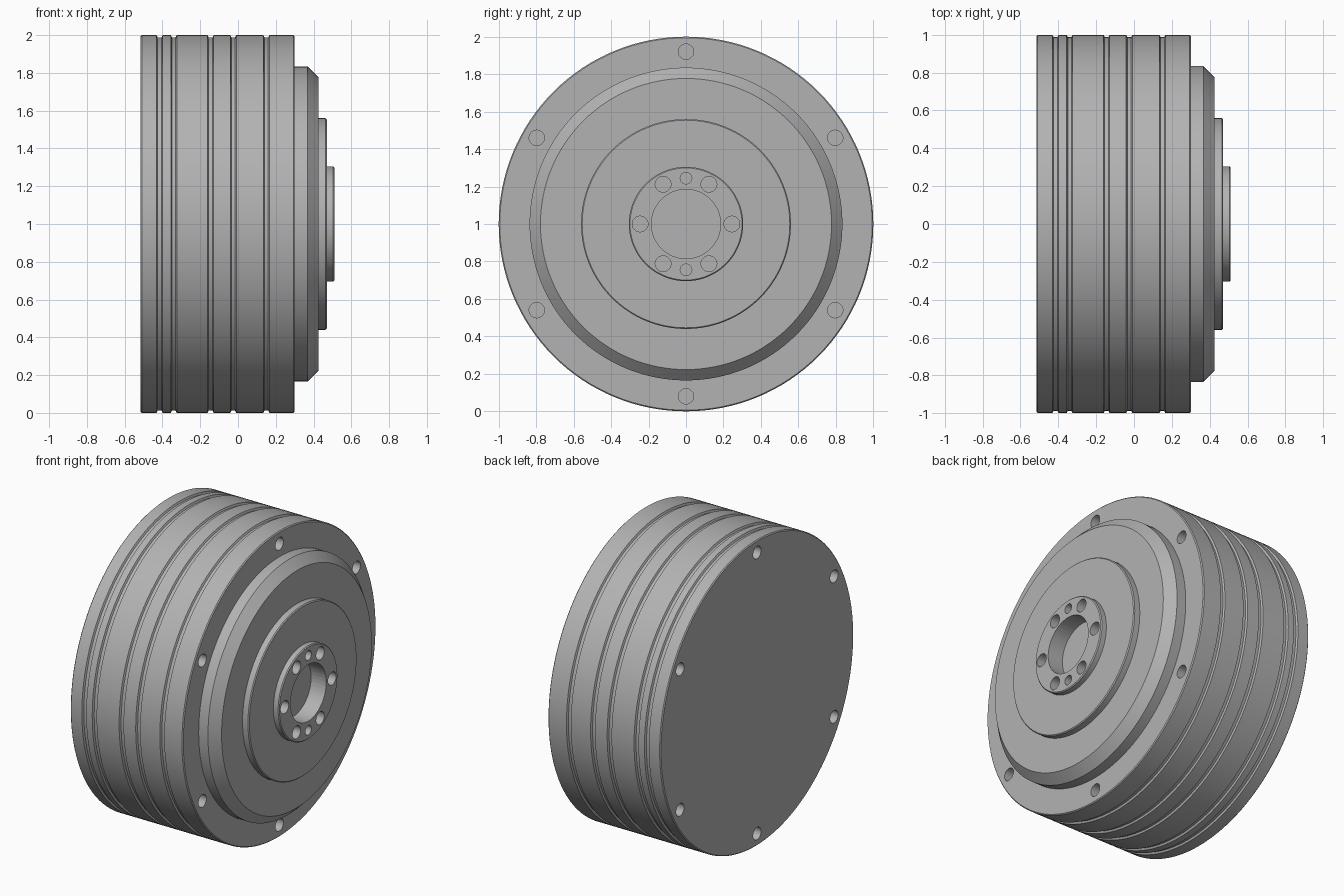
import bpy, bmesh
from math import tau, sin, cos, radians
from mathutils import Vector, Matrix

if "Cube" in bpy.data.objects:
    bpy.data.objects.remove(bpy.data.objects["Cube"])

AXIS = Vector((0, 0, 1))      # the turning axis runs along x at this height
SEGMENTS = 128

metal = bpy.data.materials.new("grey metal")
metal.use_nodes = True
metal.diffuse_color = (0.45, 0.45, 0.45, 1)
metal.node_tree.nodes["Principled BSDF"].inputs["Base Color"].default_value = metal.diffuse_color


def add_object(name, bm):
    bmesh.ops.recalc_face_normals(bm, faces=bm.faces)
    mesh = bpy.data.meshes.new(name)
    bm.to_mesh(mesh)
    bm.free()
    mesh.materials.append(metal)
    obj = bpy.data.objects.new(name, mesh)
    bpy.context.collection.objects.link(obj)
    return obj


def turned(name, profile):
    """Spin (x, radius) points about the axis into a closed solid."""
    bm = bmesh.new()
    points = [(profile[0][0], 0)] + profile + [(profile[-1][0], 0)]
    verts = [bm.verts.new((x, 0, AXIS.z + r)) for x, r in points]
    edges = [bm.edges.new(pair) for pair in zip(verts, verts[1:])]
    bmesh.ops.spin(bm, geom=verts + edges, cent=AXIS, axis=(1, 0, 0),
                   angle=tau, steps=SEGMENTS, use_merge=False)
    bmesh.ops.remove_doubles(bm, verts=bm.verts, dist=1e-4)
    return add_object(name, bm)


def disc(name, x0, x1, radius, chamfer):
    return turned(name, [(x0, radius), (x1 - chamfer, radius), (x1, radius - chamfer)])


def hole_cutter(name, holes):
    """One cylinder for each (x0, x1, ring radius, angle, hole radius)."""
    bm = bmesh.new()
    for x0, x1, ring, angle, radius in holes:
        a = radians(angle)
        place = Matrix.Translation(((x0 + x1) / 2, ring * cos(a), AXIS.z + ring * sin(a)))
        bmesh.ops.create_cone(bm, cap_ends=True, segments=48 if ring == 0 else 28,
                              radius1=radius, radius2=radius, depth=x1 - x0,
                              matrix=place @ Matrix.Rotation(tau / 4, 4, 'Y'))
    cutter = add_object(name, bm)
    cutter.hide_render = True
    return cutter


def cut(obj, cutter):
    mod = obj.modifiers.new("holes", 'BOOLEAN')
    mod.operation = 'DIFFERENCE'
    mod.solver = 'EXACT'
    mod.object = cutter
    baked = bpy.data.meshes.new_from_object(
        obj.evaluated_get(bpy.context.evaluated_depsgraph_get()))
    obj.modifiers.clear()
    obj.data = baked


# Grooved drum
BACK, FRONT = -0.515, 0.30
GROOVE, DEPTH, EDGE = 0.016, 0.012, 0.006
profile = [(BACK, 1 - EDGE), (BACK + EDGE, 1)]
for x in (-0.415, -0.34, -0.145, -0.025, 0.15):
    profile += [(x - GROOVE, 1), (x - GROOVE + EDGE, 1 - DEPTH),
                (x + GROOVE - EDGE, 1 - DEPTH), (x + GROOVE, 1)]
profile += [(FRONT - EDGE, 1), (FRONT, 1 - EDGE)]
housing = turned("housing", profile)

# Stepped front
cover = disc("front_cover", FRONT, 0.425, 0.835, 0.058)
plate = disc("output_plate", 0.425, 0.47, 0.56, 0.006)
hub = disc("hub", 0.47, 0.51, 0.305, 0.006)

# Rim bolt holes on both faces of the drum
rim = hole_cutter("rim_hole_cutter", [
    (x - 0.2, x + 0.2, 0.92, 30 + 60 * i, 0.041)
    for x in (BACK, FRONT) for i in range(6)])

# Centre bore, six bolt holes and two pin holes in the hub
bore = [(0.40, 0.6, 0, 0, 0.185)]
bolts = [(0.41, 0.6, 0.245, 60 * i, 0.042) for i in range(6)]
pins = [(0.41, 0.6, 0.245, a, 0.031) for a in (90, 270)]
centre = hole_cutter("hub_hole_cutter", bore + bolts + pins)

cut(housing, rim)
for part in (cover, plate, hub):
    cut(part, centre)
for cutter in (rim, centre):
    bpy.data.objects.remove(cutter)

# Smooth shading with crisp edges
for obj in bpy.context.view_layer.objects:
    obj.select_set(obj in (housing, cover, plate, hub))
bpy.context.view_layer.objects.active = housing
bpy.ops.object.shade_smooth_by_angle(angle=radians(25))
